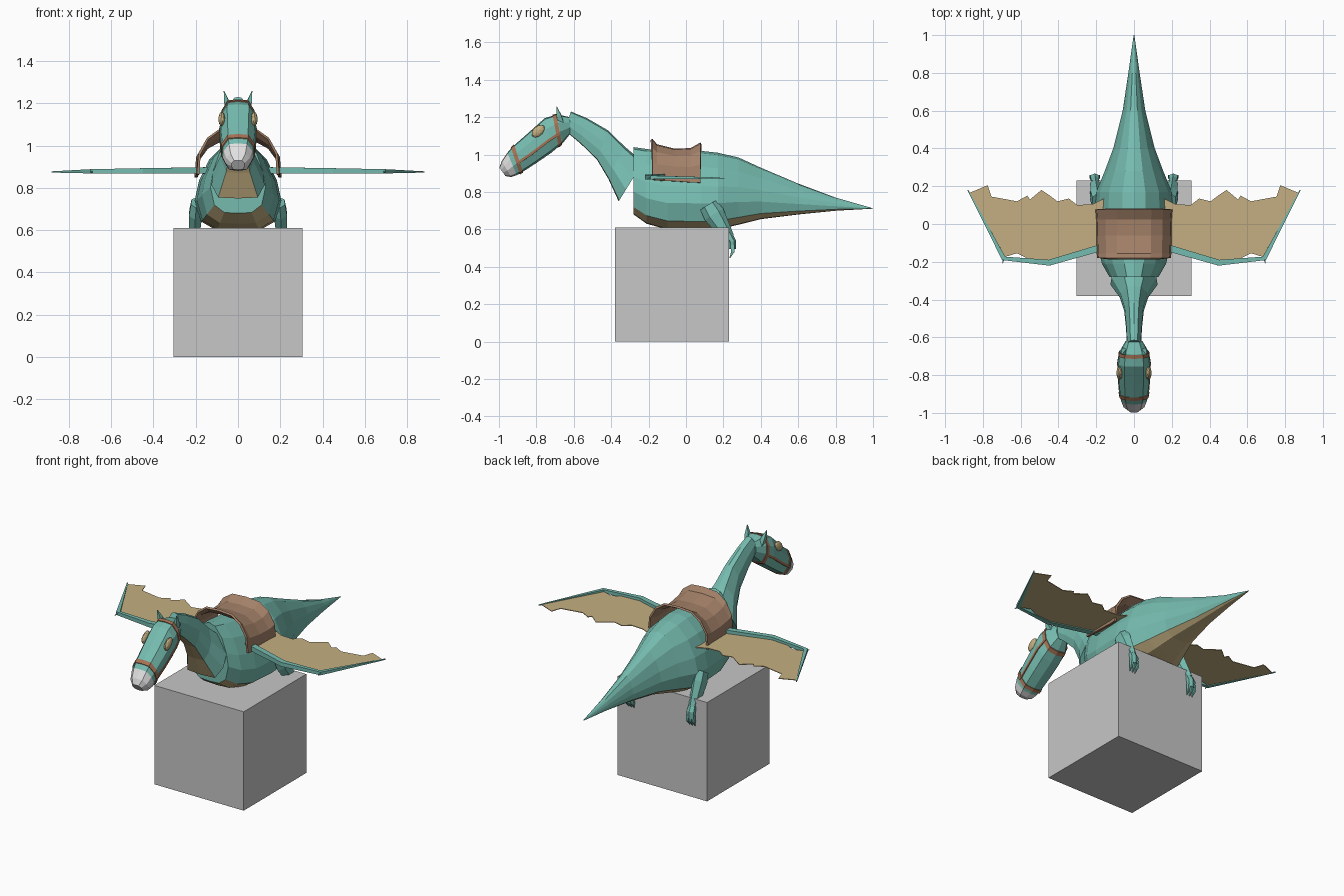
import bpy, bmesh, math
from mathutils import Vector


def mat(name, r, g, b):
    m = bpy.data.materials.new(name)
    m.diffuse_color = (r, g, b, 1)
    return m


TEAL = mat("teal hide", 0.18, 0.50, 0.43)
TAN = mat("tan skin", 0.55, 0.43, 0.22)
LEATHER = mat("saddle leather", 0.37, 0.22, 0.14)
STRAP = mat("strap brown", 0.38, 0.17, 0.09)
WHITE = mat("muzzle white", 0.75, 0.75, 0.75)
GREY = mat("stand grey", 0.57, 0.57, 0.57)


def finish(name, bm, mats, mirror=False):
    bmesh.ops.recalc_face_normals(bm, faces=bm.faces[:])
    me = bpy.data.meshes.new(name)
    bm.to_mesh(me)
    bm.free()
    for m in mats:
        me.materials.append(m)
    ob = bpy.data.objects.new(name, me)
    bpy.context.collection.objects.link(ob)
    if mirror:
        ob.modifiers.new("mirror", 'MIRROR').use_mirror_merge = False
    return ob


def loft(name, secs, half, mats, rule=lambda i, k: 0, caps=True, closed=True, grow=1.0):
    """Sections are (top y, top z, bottom y, bottom z, half width)."""
    bm = bmesh.new()
    if closed:
        prof = half + [(-u, v) for u, v in half[-2:0:-1]]
    else:
        prof = [(-u, v) for u, v in half[:0:-1]] + half
    rings = []
    for ty, tz, by, bz, w in secs:
        ring = []
        for u, v in prof:
            v = 0.5 + (v - 0.5) * grow
            ring.append(bm.verts.new((u * w * grow, by + (ty - by) * v, bz + (tz - bz) * v)))
        rings.append(ring)
    n = len(prof)
    for i in range(len(rings) - 1):
        a, b = rings[i], rings[i + 1]
        for j in range(n if closed else n - 1):
            q = (j + 1) % n
            f = bm.faces.new((a[j], a[q], b[q], b[j]))
            f.material_index = rule(i, min(j, n - 1 - j))
    if caps:
        bm.faces.new(rings[0])
        f = bm.faces.new(rings[-1])
        f.material_index = rule(len(secs) - 2, 0)
    return finish(name, bm, mats)


def limb(name, pts, material, sides=6, mirror=True):
    """Points are (x, y, z, half width, half height)."""
    bm = bmesh.new()
    P = [Vector(p[:3]) for p in pts]
    rings = []
    for i, p in enumerate(pts):
        d = (P[min(i + 1, len(P) - 1)] - P[max(i - 1, 0)]).normalized()
        ref = Vector((0, 0, 1)) if abs(d.z) < 0.6 else Vector((0, 1, 0))
        s = d.cross(ref).normalized()
        u = s.cross(d)
        ring = []
        for k in range(sides):
            a = 2 * math.pi * (k + 0.5) / sides
            ring.append(bm.verts.new(P[i] + s * p[3] * math.cos(a) + u * p[4] * math.sin(a)))
        rings.append(ring)
    for a, b in zip(rings, rings[1:]):
        for j in range(sides):
            q = (j + 1) % sides
            bm.faces.new((a[j], a[q], b[q], b[j]))
    bm.faces.new(rings[0])
    bm.faces.new(rings[-1])
    return finish(name, bm, [material], mirror)


# Stand block
bm = bmesh.new()
bmesh.ops.create_cube(bm, size=0.61)
bmesh.ops.translate(bm, verts=bm.verts[:], vec=(0, -0.075, 0.305))
finish("stand", bm, [GREY])

# Body and tail: (y, top, bottom, half width)
body = [(-0.28, 1.04, 0.68, 0.13), (-0.21, 1.03, 0.63, 0.17), (-0.10, 1.015, 0.60, 0.195),
        (0.08, 1.02, 0.595, 0.205), (0.17, 1.01, 0.60, 0.20), (0.28, 0.985, 0.625, 0.155),
        (0.40, 0.93, 0.655, 0.11), (0.60, 0.845, 0.68, 0.06), (0.80, 0.77, 0.70, 0.03),
        (1.0, 0.713, 0.711, 0.002)]
body_half = [(0, 1), (0.3, 0.97), (0.66, 0.8), (0.9, 0.56), (1, 0.34), (0.86, 0.11), (0.5, 0.01), (0, 0)]
loft("body", [(y, t, y, b, w) for y, t, b, w in body], body_half, [TEAL, TAN],
     lambda i, k: 1 if k >= 5 else 0)

# Neck with tan throat
neck = [(-0.615, 1.23, -0.65, 1.13, 0.038), (-0.53, 1.195, -0.565, 1.06, 0.042),
        (-0.417, 1.13, -0.476, 0.973, 0.052), (-0.33, 1.045, -0.415, 0.87, 0.075),
        (-0.23, 0.96, -0.36, 0.75, 0.125)]
loft("neck", neck, [(0, 1), (0.5, 0.95), (0.95, 0.6), (1, 0.3), (0.75, 0.02), (0, 0)],
     [TEAL, TAN], lambda i, k: 1 if k >= 4 else 0)

# Head with white muzzle
head = [(-0.62, 1.20, -0.62, 1.11, 0.045), (-0.69, 1.215, -0.66, 1.06, 0.075),
        (-0.755, 1.195, -0.72, 1.01, 0.086), (-0.85, 1.11, -0.80, 0.955, 0.083),
        (-0.93, 1.04, -0.885, 0.90, 0.076), (-0.955, 1.01, -0.905, 0.89, 0.071),
        (-0.985, 0.965, -0.935, 0.88, 0.058), (-0.998, 0.93, -0.965, 0.885, 0.032)]
head_half = [(0, 1), (0.6, 0.97), (0.95, 0.7), (1, 0.4), (0.7, 0.06), (0, 0)]
loft("head", head, head_half, [TEAL, WHITE], lambda i, k: 1 if i >= 5 else 0)


def head_at(t):
    i = int(t)
    return tuple(a + (b - a) * (t - i) for a, b in zip(head[i], head[i + 1]))


# Bridle bands, cheek straps, eyes and ears
for label, t0, t1 in (("nose_band", 3.85, 4.2), ("brow_band", 1.05, 1.35)):
    loft(label, [head_at(t0), head_at(t1)], head_half, [STRAP], grow=1.06)
limb("cheek_strap", [(0.076, -0.675, 1.115, 0.004, 0.01), (0.086, -0.735, 1.075, 0.004, 0.01),
                     (0.083, -0.82, 1.01, 0.004, 0.01), (0.076, -0.90, 0.955, 0.004, 0.01)],
     STRAP, 4)
bm = bmesh.new()
bmesh.ops.create_icosphere(bm, subdivisions=2, radius=1)
for v in bm.verts:
    a, b = v.co.y * 0.042, v.co.z * 0.028
    v.co = (0.077 + v.co.x * 0.016, -0.79 + a * 0.75 - b * 0.6, 1.125 + a * 0.65 + b * 0.75)
finish("eye_patch", bm, [TAN], True)
limb("ear", [(0.045, -0.665, 1.16, 0.018, 0.02), (0.055, -0.68, 1.21, 0.016, 0.018),
             (0.066, -0.692, 1.257, 0.002, 0.002)], TEAL, 4)

# Saddle draped over the back
saddle = [(-0.18, 1.085, -0.18, 0.865, 0.195), (-0.155, 1.055, -0.155, 0.862, 0.198),
          (-0.06, 1.032, -0.06, 0.858, 0.20), (0.025, 1.035, 0.025, 0.852, 0.202),
          (0.077, 1.065, 0.077, 0.85, 0.206)]
ob = loft("saddle", saddle, [(0, 1), (0.45, 0.97), (0.75, 0.78), (0.96, 0.45), (1, 0)],
          [LEATHER], caps=False, closed=False)
sol = ob.modifiers.new("thickness", 'SOLIDIFY')
sol.thickness = 0.012
sol.offset = -1

# Wing arms, wrist claws and scalloped membranes
limb("wing_arm", [(0.14, -0.115, 0.882, 0.026, 0.022), (0.45, -0.205, 0.88, 0.022, 0.018),
                  (0.69, -0.182, 0.878, 0.017, 0.014), (0.88, 0.18, 0.875, 0.004, 0.004)], TEAL, 4)
limb("wrist_claw", [(0.69, -0.175, 0.878, 0.01, 0.01), (0.695, -0.21, 0.872, 0.001, 0.001)], TEAL, 4)
edge = [(0.15, -0.115), (0.45, -0.20), (0.56, -0.185), (0.62, -0.155), (0.685, -0.175), (0.87, 0.165),
        (0.775, 0.205), (0.755, 0.145), (0.70, 0.135), (0.62, 0.12), (0.565, 0.15),
        (0.55, 0.13), (0.49, 0.18), (0.445, 0.15), (0.405, 0.12), (0.345, 0.135),
        (0.30, 0.10), (0.22, 0.105), (0.15, 0.14)]
bm = bmesh.new()
f = bm.faces.new([bm.verts.new((x, y, 0.872)) for x, y in edge])
ext = bmesh.ops.extrude_face_region(bm, geom=[f])
for v in ext["geom"]:
    if isinstance(v, bmesh.types.BMVert):
        v.co.z += 0.004
bmesh.ops.triangulate(bm, faces=[f for f in bm.faces if len(f.verts) > 4])
finish("wing_membrane", bm, [TAN], True)

# Hind legs, feet and toes
limb("hind_leg", [(0.195, 0.12, 0.73, 0.03, 0.05), (0.20, 0.15, 0.68, 0.036, 0.058),
                  (0.205, 0.20, 0.60, 0.03, 0.042), (0.207, 0.232, 0.555, 0.022, 0.028)], TEAL)
limb("foot", [(0.207, 0.225, 0.575, 0.022, 0.022), (0.208, 0.248, 0.535, 0.028, 0.02),
              (0.208, 0.248, 0.495, 0.024, 0.018)], TEAL)
for k, dx in enumerate((-0.018, 0, 0.018)):
    limb("toe_%d" % (k + 1), [(0.208 + dx, 0.25, 0.515, 0.01, 0.014),
                              (0.208 + dx * 1.2, 0.25, 0.48, 0.009, 0.012),
                              (0.208 + dx, 0.234, 0.447, 0.002, 0.003)], TEAL, 4)
